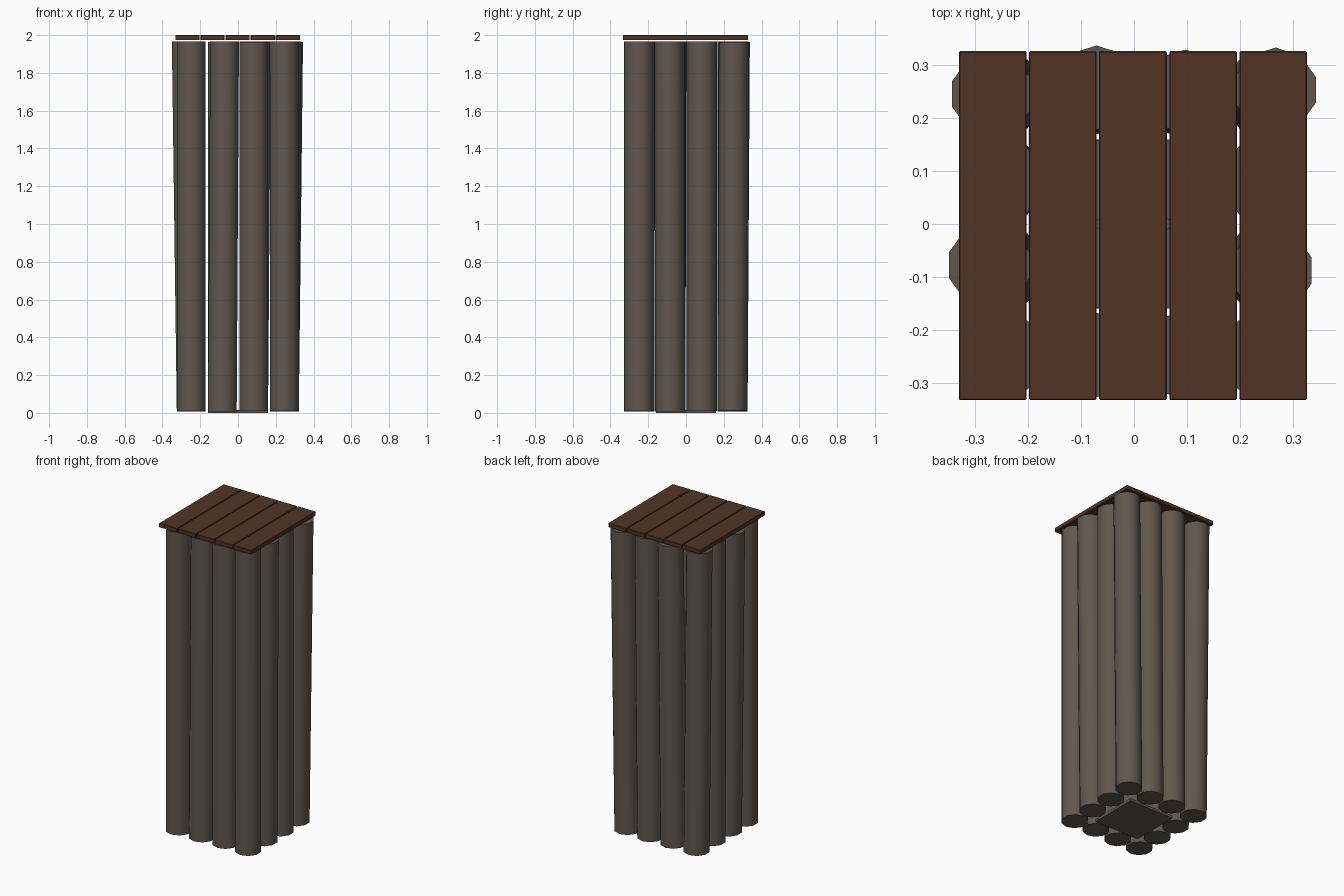
import bpy
import bmesh
import random
from mathutils import Vector

random.seed(4)
cube = bpy.data.objects.get("Cube")
if cube:
    bpy.data.objects.remove(cube)


def material(name, colour):
    mat = bpy.data.materials.new(name)
    mat.use_nodes = True
    mat.diffuse_color = colour
    mat.node_tree.nodes["Principled BSDF"].inputs["Base Color"].default_value = colour
    return mat


WEATHERED = material("weathered log", (0.12, 0.095, 0.076, 1))
PLANK = material("brown plank", (0.085, 0.034, 0.018, 1))


def finish(bm, name, mat):
    mesh = bpy.data.meshes.new(name)
    bm.to_mesh(mesh)
    bm.free()
    mesh.materials.append(mat)
    obj = bpy.data.objects.new(name, mesh)
    bpy.context.collection.objects.link(obj)
    return obj


def box(name, centre, size, mat, bevel=0.0):
    bm = bmesh.new()
    bmesh.ops.create_cube(bm, size=1)
    bmesh.ops.scale(bm, vec=size, verts=bm.verts)
    bmesh.ops.translate(bm, vec=centre, verts=bm.verts)
    obj = finish(bm, name, mat)
    if bevel:
        mod = obj.modifiers.new("worn edges", "BEVEL")
        mod.width = bevel
        mod.segments = 1
    return obj


def log(name, foot, head, radius=0.08, sides=10):
    """A post whose top is sheared away from its foot."""
    bm = bmesh.new()
    bmesh.ops.create_cone(bm, cap_ends=True, segments=sides,
                          radius1=radius, radius2=radius, depth=1)
    bmesh.ops.rotate(bm, verts=bm.verts,
                     matrix=Vector((0, 0, 1)).rotation_difference(Vector((0, 0, 1))).to_matrix())
    for v in bm.verts:
        v.co = Vector((v.co.x, v.co.y, 0)) + foot.lerp(head, v.co.z + 0.5)
    obj = finish(bm, name, WEATHERED)
    bpy.ops.object.select_all(action="DESELECT")
    obj.select_set(True)
    bpy.context.view_layer.objects.active = obj
    bpy.ops.object.shade_smooth_by_angle(angle=0.8)


# Logs in a four by four bundle, some leaning outwards
GRID = (-0.248, -0.083, 0.083, 0.246)
LEAN = {(0, 1): (-0.026, 0.005), (0, 2): (-0.004, 0), (0, 3): (-0.02, 0),
        (1, 0): (0.012, 0), (1, 3): (0.012, 0.012), (2, 3): (0.015, 0.004),
        (3, 1): (0.014, -0.005), (3, 3): (0.022, 0.008), (3, 0): (-0.002, 0)}
for i, x in enumerate(GRID):
    for j, y in enumerate(GRID):
        dx, dy = LEAN.get((i, j), (0, 0))
        drop = random.uniform(0, 0.004)
        log(f"log_{i + 1}_{j + 1}", Vector((x, y, 0.008 + drop)),
            Vector((x + dx, y + dy, 1.966 - drop)))

# Base plate between the logs
box("base_plate", (0, 0, 0.008), (0.32, 0.32, 0.016), WEATHERED)

# Plank deck on top
for i in range(5):
    box(f"top_plank_{i + 1}", (-0.002 + (i - 2) * 0.1328, -0.003, 1.9865),
        (0.128, 0.66, 0.027), PLANK, bevel=0.002)
